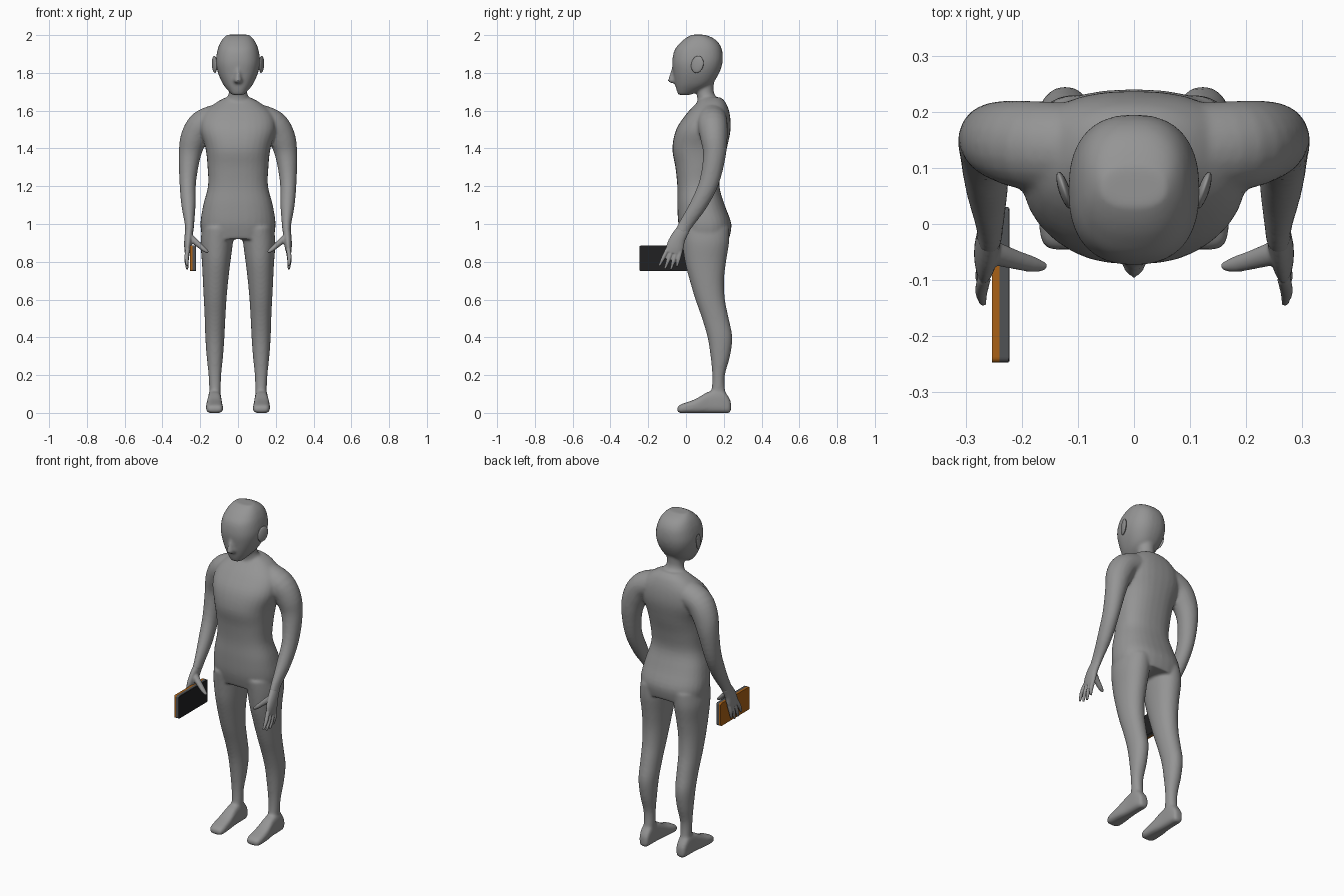
import bpy, bmesh, math
from mathutils import Vector

if "Cube" in bpy.data.objects:
    bpy.data.objects.remove(bpy.data.objects["Cube"])


def material(name, rgb):
    m = bpy.data.materials.new(name)
    m.diffuse_color = (*rgb, 1)
    m.use_nodes = True
    m.node_tree.nodes["Principled BSDF"].inputs["Base Color"].default_value = m.diffuse_color
    return m


SKIN = material("body grey", (0.3, 0.3, 0.3))
ORANGE = material("case orange", (0.4, 0.12, 0.008))
FRAME = material("frame grey", (0.08, 0.085, 0.09))
BLACK = material("screen black", (0.015, 0.015, 0.016))


def spline(rows, steps=4):
    """Catmull-Rom interpolation of cross-section rows."""
    out = []
    for i in range(len(rows) - 1):
        a, b, c, d = (Vector(rows[min(max(k, 0), len(rows) - 1)]) for k in range(i - 1, i + 3))
        for s in range(steps):
            t = s / steps
            out.append(0.5 * (2 * b + (c - a) * t + (2 * a - 5 * b + 4 * c - d) * t * t
                              + (3 * b - a - 3 * c + d) * t ** 3))
    return out + [Vector(rows[-1])]


def skin_rings(bm, rings):
    """Bridge rings of points and close both ends."""
    vs = [[bm.verts.new(p) for p in ring] for ring in rings]
    n = len(vs[0])
    faces = [bm.faces.new((a[i], a[(i + 1) % n], b[(i + 1) % n], b[i]))
             for a, b in zip(vs, vs[1:]) for i in range(n)]
    faces += [bm.faces.new(vs[0]), bm.faces.new(vs[-1])]
    bmesh.ops.recalc_face_normals(bm, faces=faces)


def oval(power, n=32):
    pts = []
    for i in range(n):
        c, s = math.cos(math.tau * i / n), math.sin(math.tau * i / n)
        pts.append((math.copysign(abs(c) ** (2 / power), c), math.copysign(abs(s) ** (2 / power), s)))
    return pts


def loft(bm, rows, axis="z", power=2.3, side=1):
    """Rows are (position, a0, a1, b0, b1): bounds of each section along the axis."""
    rings = []
    for p, a0, a1, b0, b1 in spline(rows):
        ring = []
        for u, v in oval(power):
            a = side * ((a0 + a1) / 2 + u * (a1 - a0) / 2)
            b = (b0 + b1) / 2 + v * (b1 - b0) / 2
            ring.append((a, b, p) if axis == "z" else (a, p, b))
        rings.append(ring)
    skin_rings(bm, rings)


def tube(bm, rows, side=1):
    """Rows are (x, y, z, depth radius, width radius) along a limb."""
    rows = spline(rows)
    rings = []
    for i, r in enumerate(rows):
        p = Vector(r[:3])
        t = (Vector(rows[min(i + 1, len(rows) - 1)][:3]) - Vector(rows[max(i - 1, 0)][:3])).normalized()
        u = (Vector((0, 1, 0)) - t * t.y).normalized()
        v = t.cross(u)
        ring = [p + u * (c * r[3]) + v * (s * r[4]) for c, s in oval(2, 20)]
        rings.append([(side * q.x, q.y, q.z) for q in ring])
    skin_rings(bm, rings)


def finish(bm, name, mat, voxel=0, smooth=0):
    me = bpy.data.meshes.new(name)
    bm.to_mesh(me)
    bm.free()
    me.materials.append(mat)
    ob = bpy.data.objects.new(name, me)
    bpy.context.collection.objects.link(ob)
    if voxel:
        # fuse overlapping volumes into one soft skin
        r = ob.modifiers.new("fuse", "REMESH")
        r.mode = "VOXEL"
        r.voxel_size = voxel
        r.use_smooth_shade = True
        s = ob.modifiers.new("soften", "SMOOTH")
        s.factor = 0.5
        s.iterations = smooth
    return ob


def sym(rows):
    return [(z, -w, w, y0, y1) for z, w, y0, y1 in rows]


body = bmesh.new()
# torso
loft(body, sym([(0.92, .188, -.02, .228), (1.0, .199, -.04, .24), (1.1, .184, -.046, .205),
                (1.2, .159, -.046, .177), (1.3, .161, -.056, .19), (1.4, .172, -.072, .216),
                (1.5, .20, -.052, .236), (1.58, .185, 0, .232), (1.64, .12, .055, .212),
                (1.67, .065, .08, .185)]), power=2.4)
# neck
loft(body, sym([(1.6, .075, .06, .20), (1.66, .059, .06, .168), (1.70, .048, .055, .147),
                (1.76, .05, .05, .15)]), power=2)
# head
loft(body, sym([(1.683, .03, -.04, .02), (1.70, .047, -.047, .06), (1.74, .079, -.058, .135),
                (1.80, .106, -.068, .176), (1.86, .117, -.073, .194), (1.92, .109, -.061, .191),
                (1.96, .094, -.03, .172), (1.985, .077, 0, .142), (2.002, .058, .03, .10)]), power=2.4)
# nose
loft(body, sym([(1.745, .018, -.08, -.02), (1.757, .023, -.097, -.02), (1.775, .02, -.092, -.02),
                (1.83, .012, -.074, -.02)]), power=2)
for side in (-1, 1):
    # shoulder and arm
    tube(body, [(.09, .135, 1.565, .08, .075), (.185, .14, 1.53, .08, .075), (.233, .148, 1.455, .072, .072),
                (.256, .15, 1.36, .06, .058), (.266, .122, 1.22, .052, .044), (.262, .065, 1.1, .045, .038),
                (.257, .0, 1.0, .037, .025), (.258, -.025, .955, .036, .023)], side)
    # leg
    loft(body, [(.98, .02, .19, -.03, .23), (.9, .027, .198, -.02, .228), (.8, .04, .191, -.006, .212),
                (.7, .052, .186, .02, .201), (.6, .061, .181, .05, .206), (.5, .067, .176, .085, .226),
                (.4, .072, .173, .114, .245), (.3, .079, .166, .13, .233), (.2, .089, .156, .139, .206),
                (.12, .091, .152, .135, .207), (.04, .092, .154, .12, .225)], power=2.1, side=side)
    # foot
    loft(body, [(-.046, .095, .15, .006, .03), (-.025, .08, .167, -.001, .046), (.05, .082, .168, -.001, .073),
                (.12, .088, .16, -.001, .112), (.19, .09, .158, -.001, .12), (.225, .094, .152, -.001, .085),
                (.238, .102, .143, .01, .055)], axis="y", power=3.2, side=side)
finish(body, "body", SKIN, 0.008, 6)

for side, label in ((-1, "right"), (1, "left")):
    # palm
    hand = bmesh.new()
    tube(hand, [(.257, -.012, .975, .034, .021), (.262, -.042, .925, .04, .022), (.266, -.058, .88, .046, .019),
                (.269, -.066, .845, .042, .013)], side)
    # four fingers
    for ky, kz, ty, tz in ((-.098, .865, -.142, .778), (-.076, .855, -.112, .762),
                           (-.052, .85, -.08, .759), (-.03, .855, -.048, .775)):
        tube(hand, [(.267, ky, kz, .012, .012), (.272, (ky + ty) / 2, (kz + tz) / 2, .0105, .0115),
                    (.269, ty, tz, .006, .006)], side)
    # thumb
    tube(hand, [(.255, -.05, .93, .022, .02), (.21, -.064, .892, .017, .015), (.18, -.072, .866, .014, .012),
                (.158, -.076, .85, .007, .007)], side)
    finish(hand, label + "_hand", SKIN, 0.004, 3)

    # ear
    bpy.ops.mesh.primitive_uv_sphere_add(segments=20, ring_count=12, radius=1, location=(side * .124, .06, 1.845))
    ear = bpy.context.object
    ear.name = label + "_ear"
    ear.scale = (.010, .034, .046)
    ear.rotation_euler = (-.25, 0, -side * .32)
    ear.data.materials.append(SKIN)
    bpy.ops.object.shade_smooth()


def slab(name, x0, x1, inset, mat):
    """Rounded plate lying in the y-z plane."""
    y0, y1, z0, z1, r = -.247 + inset, .03 - inset, .75 + inset, .886 - inset, .009
    outline = []
    for cy, cz, q in ((y1 - r, z1 - r, 0), (y0 + r, z1 - r, 1), (y0 + r, z0 + r, 2), (y1 - r, z0 + r, 3)):
        for k in range(5):
            a = (q + k / 4) * math.pi / 2
            outline.append((cy + r * math.cos(a), cz + r * math.sin(a)))
    bm = bmesh.new()
    skin_rings(bm, [[(x, y, z) for y, z in outline] for x in (x0, x1)])
    finish(bm, name, mat)


# handheld device: back case, frame, screen
slab("device_case", -.253, -.240, 0, ORANGE)
slab("device_frame", -.240, -.224, 0, FRAME)
slab("device_screen", -.224, -.222, .002, BLACK)
